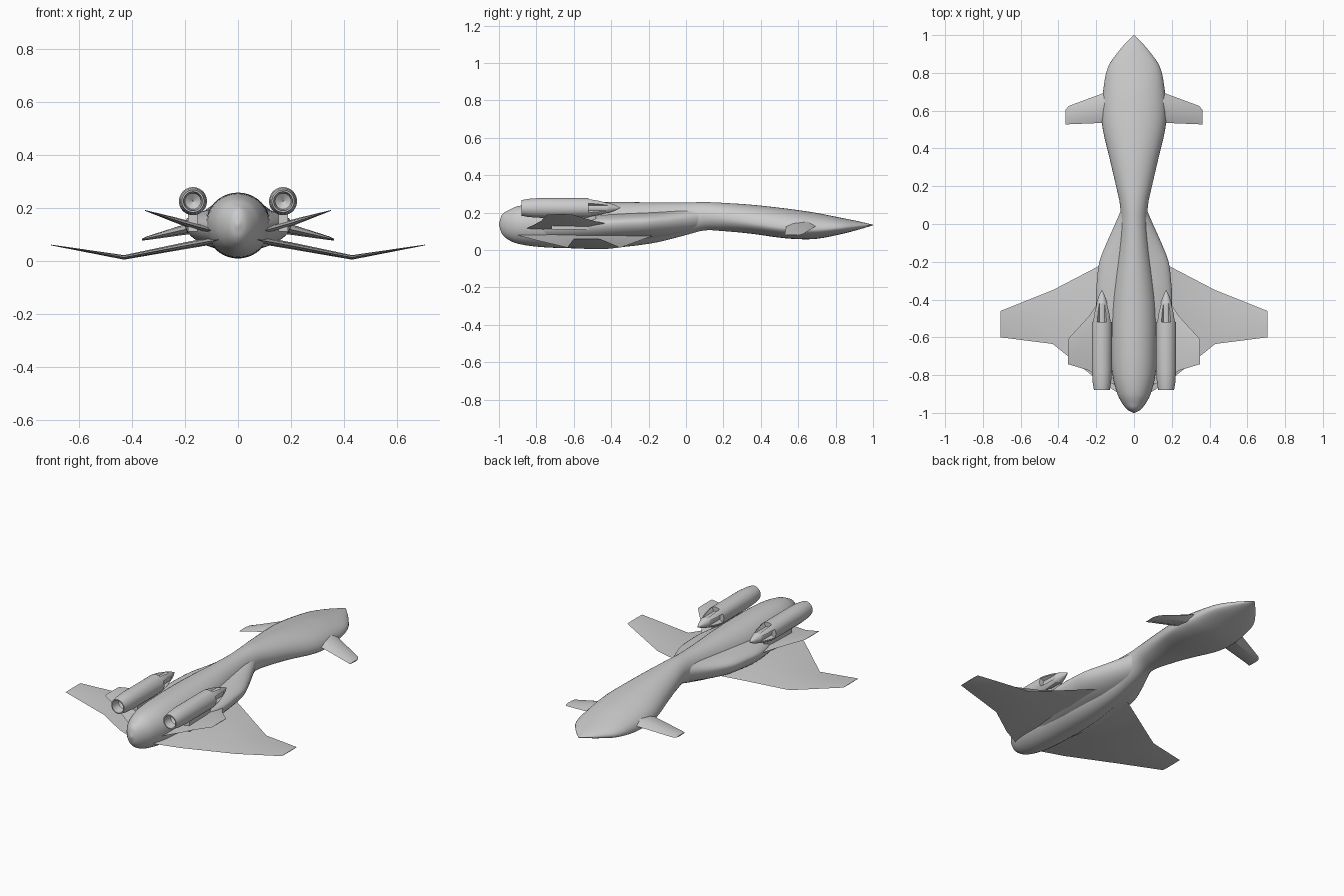
import bpy, bmesh, math

if "Cube" in bpy.data.objects:
    bpy.data.objects.remove(bpy.data.objects["Cube"])

grey = bpy.data.materials.new("hull grey")
grey.diffuse_color = (0.6, 0.6, 0.6, 1)
grey.use_nodes = True
grey.node_tree.nodes["Principled BSDF"].inputs["Base Color"].default_value = grey.diffuse_color


def finish(name, bm, angle=35, mirror=False):
    bmesh.ops.recalc_face_normals(bm, faces=bm.faces[:])
    me = bpy.data.meshes.new(name)
    bm.to_mesh(me)
    bm.free()
    me.materials.append(grey)
    ob = bpy.data.objects.new(name, me)
    bpy.context.collection.objects.link(ob)
    if mirror:
        ob.modifiers.new("mirror", 'MIRROR')
    bpy.ops.object.select_all(action='DESELECT')
    ob.select_set(True)
    bpy.context.view_layer.objects.active = ob
    bpy.ops.object.shade_smooth_by_angle(angle=math.radians(angle))
    return ob


def loft(rings):
    """Skin a list of equal-sized point rings and cap both ends."""
    bm = bmesh.new()
    vs = [[bm.verts.new(p) for p in r] for r in rings]
    n = len(vs[0])
    for a, b in zip(vs, vs[1:]):
        for i in range(n):
            j = (i + 1) % n
            bm.faces.new((a[i], a[j], b[j], b[i]))
    bm.faces.new(vs[0])
    bm.faces.new(vs[-1])
    return bm


def smooth_stations(st, sub=4):
    """Catmull-Rom style (uneven spacing) interpolation along y."""
    def slope(i, k):
        a, b = st[max(i - 1, 0)], st[min(i + 1, len(st) - 1)]
        return (b[k] - a[k]) / (b[0] - a[0])
    out = []
    for i in range(len(st) - 1):
        h = st[i + 1][0] - st[i][0]
        for s in range(sub):
            t = s / sub
            row = [st[i][0] + h * t]
            for k in range(1, len(st[0])):
                row.append((2*t**3 - 3*t**2 + 1) * st[i][k] + (t**3 - 2*t**2 + t) * h * slope(i, k)
                           + (3*t**2 - 2*t**3) * st[i + 1][k] + (t**3 - t**2) * h * slope(i + 1, k))
            out.append(row)
    return out + [list(st[-1])]


def body(name, stations, n=40, cx=0.0, angle=45):
    """Rounded hull: y, half width, bottom z, widest z, top z."""
    rings = []
    for y, w, zb, zc, zt in smooth_stations(stations):
        ring = []
        for i in range(n):
            a = 2 * math.pi * i / n
            s = math.sin(a)
            ring.append((cx + w * math.cos(a), y, zc + s * ((zt - zc) if s > 0 else (zc - zb))))
        rings.append(ring)
    return finish(name, loft(rings), angle)


def wing(name, stations):
    """Thin aerofoil: x, leading y, trailing y, z, thickness."""
    rings = []
    for x, le, te, z, t in stations:
        c = te - le
        rings.append([(x, le, z), (x, le + c * .3, z + t / 2), (x, le + c * .75, z + t * .35),
                      (x, te, z), (x, le + c * .75, z - t * .35), (x, le + c * .3, z - t / 2)])
    return finish(name, loft(rings), 25, mirror=True)


# Main hull, from rounded tail to pointed nose
body("fuselage", [
    (-1.0, .004, .133, .137, .141), (-.985, .032, .088, .137, .187), (-.95, .062, .055, .137, .212),
    (-.9, .088, .034, .137, .234), (-.8, .113, .018, .136, .25), (-.65, .122, .01, .135, .257),
    (-.45, .122, .01, .135, .257), (-.3, .108, .02, .14, .256), (-.15, .088, .042, .15, .254),
    (0, .073, .08, .165, .254), (.1, .074, .105, .18, .256), (.2, .095, .101, .17, .252),
    (.35, .13, .087, .145, .242), (.5, .165, .066, .12, .226), (.6, .172, .058, .112, .213),
    (.7, .164, .06, .11, .198), (.83, .138, .085, .118, .172), (.92, .077, .108, .127, .154),
    (.98, .023, .126, .133, .14), (1.0, .003, .132, .134, .136)])

# Flared shoulders blending into the waist
body("shoulders", [
    (-.88, .07, .06, .12, .17), (-.7, .14, .04, .13, .19), (-.5, .19, .036, .138, .195),
    (-.4, .202, .04, .142, .198), (-.3, .196, .046, .147, .202), (-.2, .183, .055, .15, .205),
    (-.1, .145, .07, .155, .212), (0, .1, .09, .165, .222), (.07, .07, .11, .175, .23)])

# Cranked lower wings
wing("main_wing", [
    (.03, -.14, -.93, .088, .03), (.2, -.23, -.82, .057, .026),
    (.43, -.35, -.635, .013, .017), (.706, -.46, -.6, .06, .003)])

# Small upper rear wings
wing("upper_wing", [
    (.05, -.3, -.88, .1, .035), (.2, -.43, -.8, .142, .025),
    (.24, -.49, -.775, .155, .02), (.35, -.61, -.742, .19, .003)])

# Forward canards with clipped tips
wing("canard", [
    (.1, .73, .53, .135, .06), (.17, .69, .535, .125, .045),
    (.345, .625, .528, .085, .014), (.362, .605, .527, .08, .006)])


# Engine pods: hollow nozzle, tube, spiked intake with four slots
def engine(side):
    cx, cz, n = side * .17, .225, 32
    prof = [(-.81, .002), (-.83, .03), (-.88, .036), (-.88, .042), (-.84, .049), (-.78, .053),
            (-.52, .053), (-.47, .044), (-.42, .03), (-.38, .016), (-.35, .001)]
    bm = loft([[(cx + r * math.cos(2 * math.pi * (i + .5) / n), y,
                 cz + r * math.sin(2 * math.pi * (i + .5) / n)) for i in range(n)] for y, r in prof])
    slots = []
    for f in bm.faces:
        c = f.calc_center_median()
        a = math.degrees(math.atan2(c.z - cz, c.x - cx)) % 90
        if -.52 < c.y < -.42 and min(a, 90 - a) < 25:
            slots.append(f)
    new = bmesh.ops.extrude_face_region(bm, geom=slots)['geom']
    bmesh.ops.delete(bm, geom=slots, context='FACES')
    for v in (g for g in new if isinstance(g, bmesh.types.BMVert)):
        r = math.hypot(v.co.x - cx, v.co.z - cz)
        k = min(1, .028 / r)
        v.co.x, v.co.z = cx + (v.co.x - cx) * k, cz + (v.co.z - cz) * k
    finish("engine_left" if side < 0 else "engine_right", bm, 35)


for s in (-1, 1):
    engine(s)

# Pylons holding the engines above the upper wings
finish("pylon", loft([[(.17 + w, y, z) for w, y in
                       ((-.018, -.72), (.018, -.72), (.018, -.55), (0, -.48), (-.018, -.55))]
                      for z in (.11, .19)]), 30, mirror=True)
